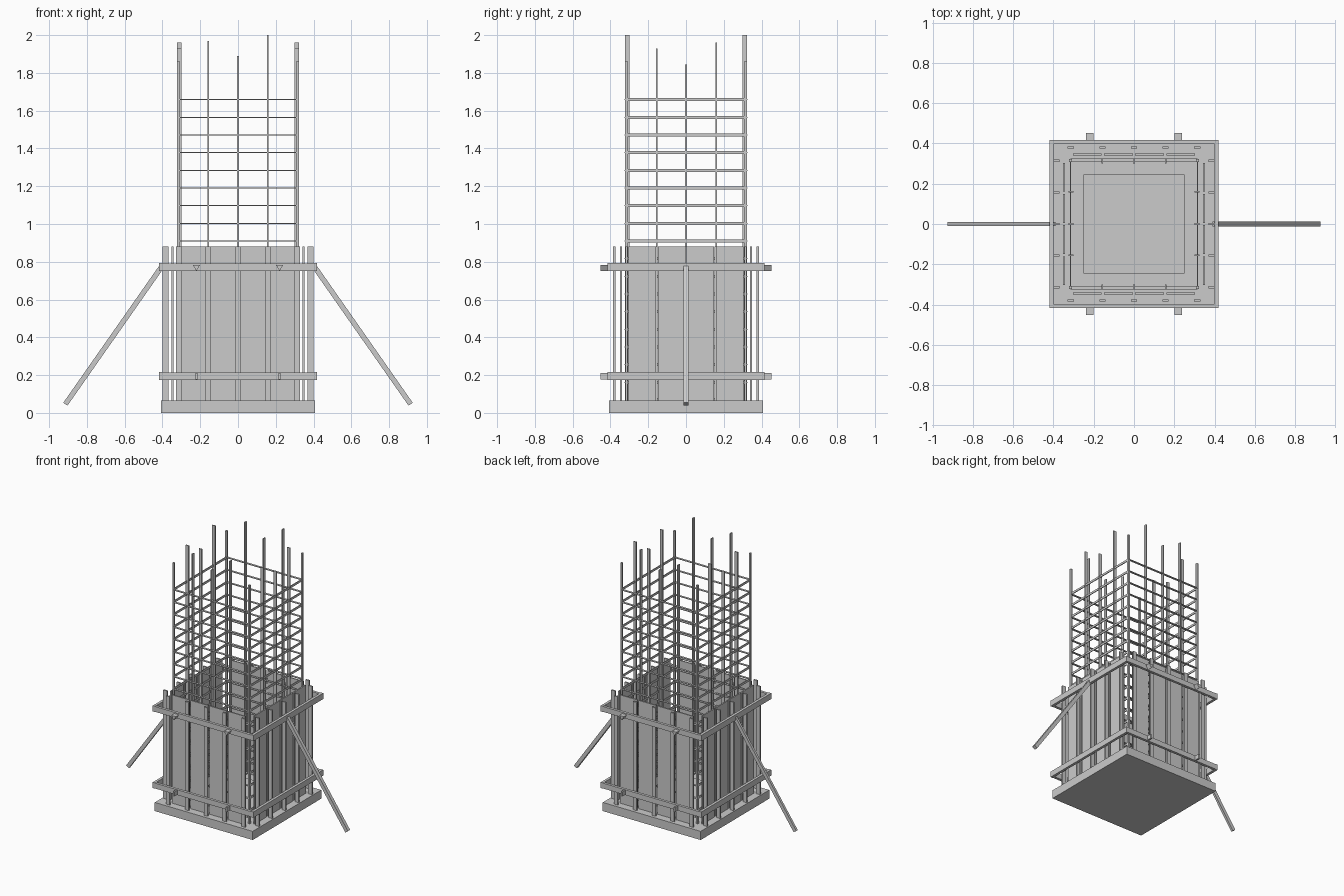
import bpy, math
from mathutils import Vector

if "Cube" in bpy.data.objects:
    bpy.data.objects.remove(bpy.data.objects["Cube"])


def box(name, x, y, z):
    """Axis-aligned box from (min, max) ranges."""
    bpy.ops.mesh.primitive_cube_add(size=1, location=[(r[0] + r[1]) / 2 for r in (x, y, z)])
    o = bpy.context.object
    o.name = name
    o.scale = [abs(r[1] - r[0]) for r in (x, y, z)]
    return o


def post(name, x, y, w, d, z0, z1):
    """Upright bar centred on x, y."""
    return box(name, (x - w / 2, x + w / 2), (y - d / 2, y + d / 2), (z0, z1))


def bar_x(name, y, z, half, d, h):
    return box(name, (-half, half), (y - d / 2, y + d / 2), (z - h / 2, z + h / 2))


def bar_y(name, x, z, half, w, h):
    return box(name, (x - w / 2, x + w / 2), (-half, half), (z - h / 2, z + h / 2))


SLAB, TOP = 0.065, 0.88

# Footing slab and the low kicker inside the formwork
box("footing_slab", (-0.408, 0.408), (-0.408, 0.408), (0, SLAB))
box("kicker", (-0.25, 0.25), (-0.245, 0.245), (SLAB, SLAB + 0.015))

# Formwork boards: four per side with narrow gaps
for s in (-1, 1):
    for i in range(4):
        c = -0.2325 + 0.155 * i
        post("end_board", c, s * 0.345, 0.143, 0.010, SLAB, TOP)
        post("side_board", s * 0.347, c, 0.010, 0.143, SLAB, TOP)

# Upright battens outside the boards
for s in (-1, 1):
    for i in range(-2, 3):
        post("end_batten", i * 0.157, s * 0.380, 0.030, 0.011, SLAB, TOP)
        post("side_batten", s * 0.384, i * 0.157, 0.030, 0.011, SLAB, TOP)

# Horizontal walers in two rings, with tie ends on front and back
for z in (0.195, 0.772):
    for s in (-1, 1):
        bar_x("end_waler", s * 0.406, z, 0.415, 0.020, 0.040)
        bar_y("side_waler", s * 0.409, z, 0.416, 0.020, 0.044)
        for x in (-0.22, 0.22):
            if z < 0.5:
                post("tie_end", x, s * 0.425, 0.012, 0.055, z - 0.017, z + 0.017)
            else:
                bpy.ops.mesh.primitive_cone_add(
                    vertices=3, radius1=0.021, radius2=0.021, depth=0.055,
                    location=(x, s * 0.425, z), rotation=(math.pi / 2, 0, 0))
                o = bpy.context.object
                o.name = "tie_end"
                # turn the triangle so that one corner points down
                low = min((o.matrix_basis.to_3x3() @ v.co).z for v in o.data.vertices)
                if low > -0.015:
                    o.rotation_euler.x = -math.pi / 2

# Diagonal braces
for s, w in ((-1, 0.018), (1, 0.026)):
    a, b = Vector((s * 0.400, 0, 0.780)), Vector((s * 0.914, 0, 0.046))
    bpy.ops.mesh.primitive_cube_add(size=1, location=(a + b) / 2)
    o = bpy.context.object
    o.name = "brace"
    o.scale = (0.027, w, (b - a).length)
    o.rotation_euler = (b - a).to_track_quat('Z', 'Y').to_euler()
    o.rotation_euler = (0, math.atan2((b - a).x, (b - a).z), 0)

# Upright reinforcing bars: flat strips, uneven tops
for s in (-1, 1):
    for x, top in ((-0.157, 1.97), (0, 1.89), (0.157, 2.0)):
        post("end_rebar", x, s * 0.312, 0.008, 0.024, SLAB, top)
    for y, top in ((-0.155, 1.93), (0, 1.845), (0.16, 1.96)):
        post("side_rebar", s * 0.312, y, 0.024, 0.008, SLAB, top)
    for t in (-1, 1):
        post("corner_rebar", s * 0.315, t * 0.315, 0.014, 0.014, SLAB, 1.86)

# Stirrups up the cage
for i in range(17):
    z = 1.658 - 0.0935 * i
    for s in (-1, 1):
        bar_x("stirrup_end", s * 0.318, z, 0.315, 0.016, 0.005)
        bar_y("stirrup_side", s * 0.315, z, 0.318, 0.006, 0.016)
